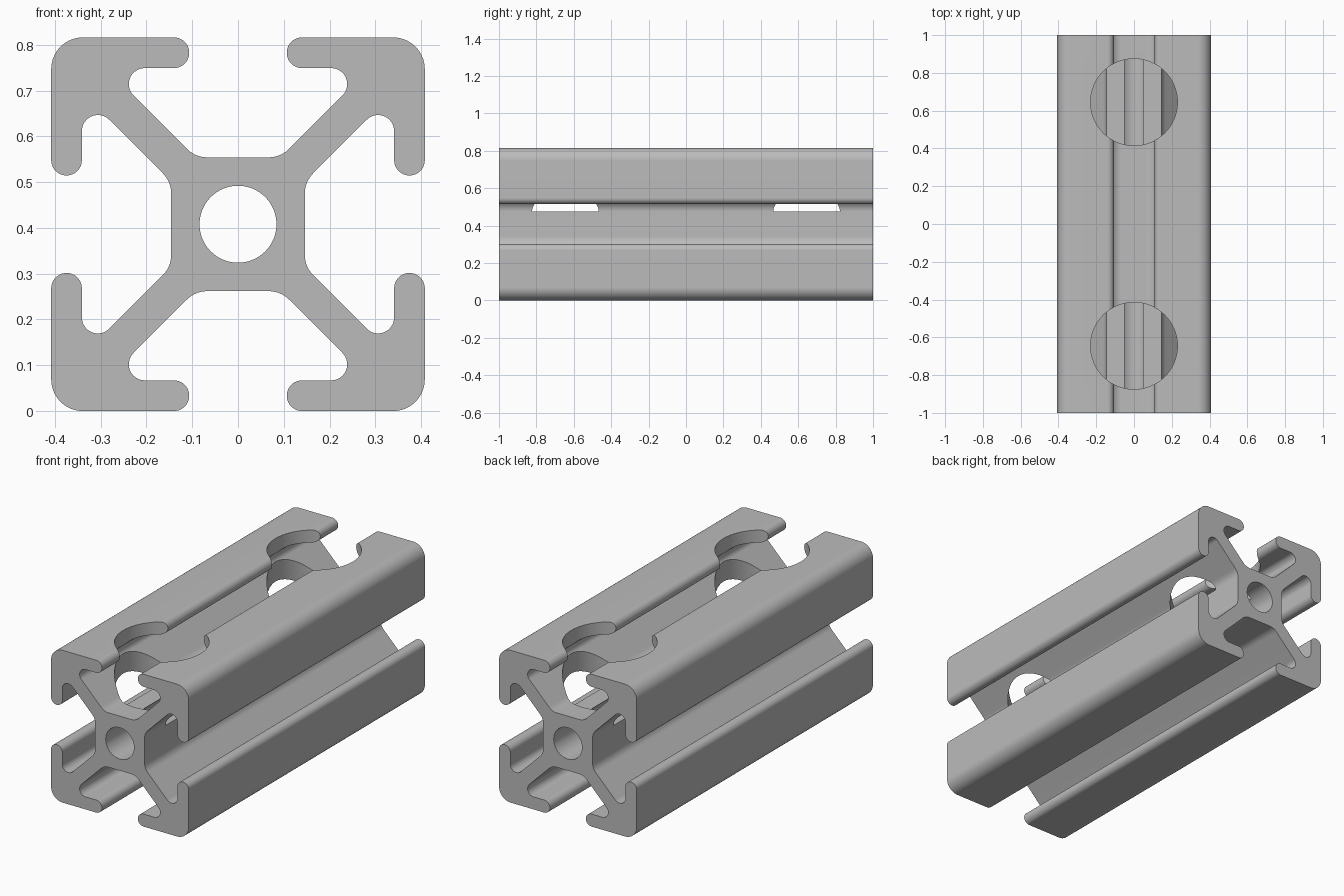
import bpy, bmesh, math
from mathutils import Vector, Matrix

cube = bpy.data.objects.get("Cube")
if cube:
    bpy.data.objects.remove(cube, do_unlink=True)

HALF = 0.408      # half the width of the square section
LENGTH = 2.0
BORE_RADIUS = 0.084
POCKET_RADIUS = 0.23
POCKET_FLOOR = 0.475

aluminium = bpy.data.materials.new("aluminium grey")
aluminium.use_nodes = True
grey = (0.5, 0.5, 0.5, 1)
aluminium.diffuse_color = grey
aluminium.node_tree.nodes["Principled BSDF"].inputs["Base Color"].default_value = grey


def round_corner(before, corner, after, radius):
    """Points of a fillet arc that replaces a sharp corner."""
    a, b = (before - corner).normalized(), (after - corner).normalized()
    half = a.angle(b) / 2
    centre = corner + (a + b).normalized() * radius / math.sin(half)
    start = corner + a * radius / math.tan(half) - centre
    end = corner + b * radius / math.tan(half) - centre
    sweep = math.pi - 2 * half
    turn = math.copysign(sweep, start.x * end.y - start.y * end.x)
    steps = max(4, round(sweep / math.radians(9)))
    return [centre + Matrix.Rotation(turn * i / steps, 2) @ start for i in range(steps + 1)]


def section_outline():
    """One slot side, mirrored, then repeated around the four sides."""
    half_slot = [(0.1065, HALF, 0.0334), (0.1065, 0.341, 0.0334),
                 (0.288, 0.341, 0.035), (0.093, 0.146, 0.062)]
    side = [(HALF, HALF, 0.069)] + half_slot
    side += [(-x, y, r) for x, y, r in reversed(half_slot)]
    corners = []
    for quarter in range(4):
        spin = Matrix.Rotation(quarter * math.pi / 2, 2)
        corners += [(spin @ Vector((x, y)), r) for x, y, r in side]
    outline = []
    for i, (corner, radius) in enumerate(corners):
        after = corners[(i + 1) % len(corners)][0]
        outline += round_corner(corners[i - 1][0], corner, after, radius)
    return outline


def cylinder(name, radius, depth, location, rotation=(0, 0, 0)):
    bpy.ops.mesh.primitive_cylinder_add(vertices=64, radius=radius, depth=depth,
                                        location=location, rotation=rotation)
    obj = bpy.context.object
    obj.name = name
    obj.hide_render = True
    obj.data.materials.append(aluminium)
    return obj


# Slotted rail, extruded along its length
bm = bmesh.new()
face = bm.faces.new([bm.verts.new((p.x, -LENGTH / 2, p.y + HALF)) for p in section_outline()])
new = bmesh.ops.extrude_face_region(bm, geom=[face])["geom"]
bmesh.ops.translate(bm, vec=(0, LENGTH, 0), verts=[v for v in new if isinstance(v, bmesh.types.BMVert)])
bmesh.ops.recalc_face_normals(bm, faces=bm.faces)
mesh = bpy.data.meshes.new("slotted_rail")
bm.to_mesh(mesh)
bm.free()
mesh.materials.append(aluminium)
rail = bpy.data.objects.new("slotted_rail", mesh)
bpy.context.collection.objects.link(rail)

# Centre bore and two round pockets sunk from the top
cutters = [cylinder("centre_bore_cutter", BORE_RADIUS, LENGTH + 0.2, (0, 0, HALF), (math.pi / 2, 0, 0))]
for name, y in (("front", -0.645), ("back", 0.645)):
    cutters.append(cylinder(name + "_pocket_cutter", POCKET_RADIUS, 0.6, (0, y, POCKET_FLOOR + 0.3)))

bpy.ops.object.select_all(action='DESELECT')
bpy.context.view_layer.objects.active = rail
rail.select_set(True)
for cutter in cutters:
    mod = rail.modifiers.new(cutter.name, 'BOOLEAN')
    mod.operation = 'DIFFERENCE'
    mod.solver = 'EXACT'
    mod.object = cutter
    bpy.ops.object.modifier_apply(modifier=mod.name)
    bpy.data.objects.remove(cutter, do_unlink=True)

# Smooth fillets with crisp cut edges and flat faces
bpy.ops.object.shade_smooth_by_angle(angle=math.radians(30))
weighted = rail.modifiers.new("weighted_normals", 'WEIGHTED_NORMAL')
weighted.keep_sharp = True
